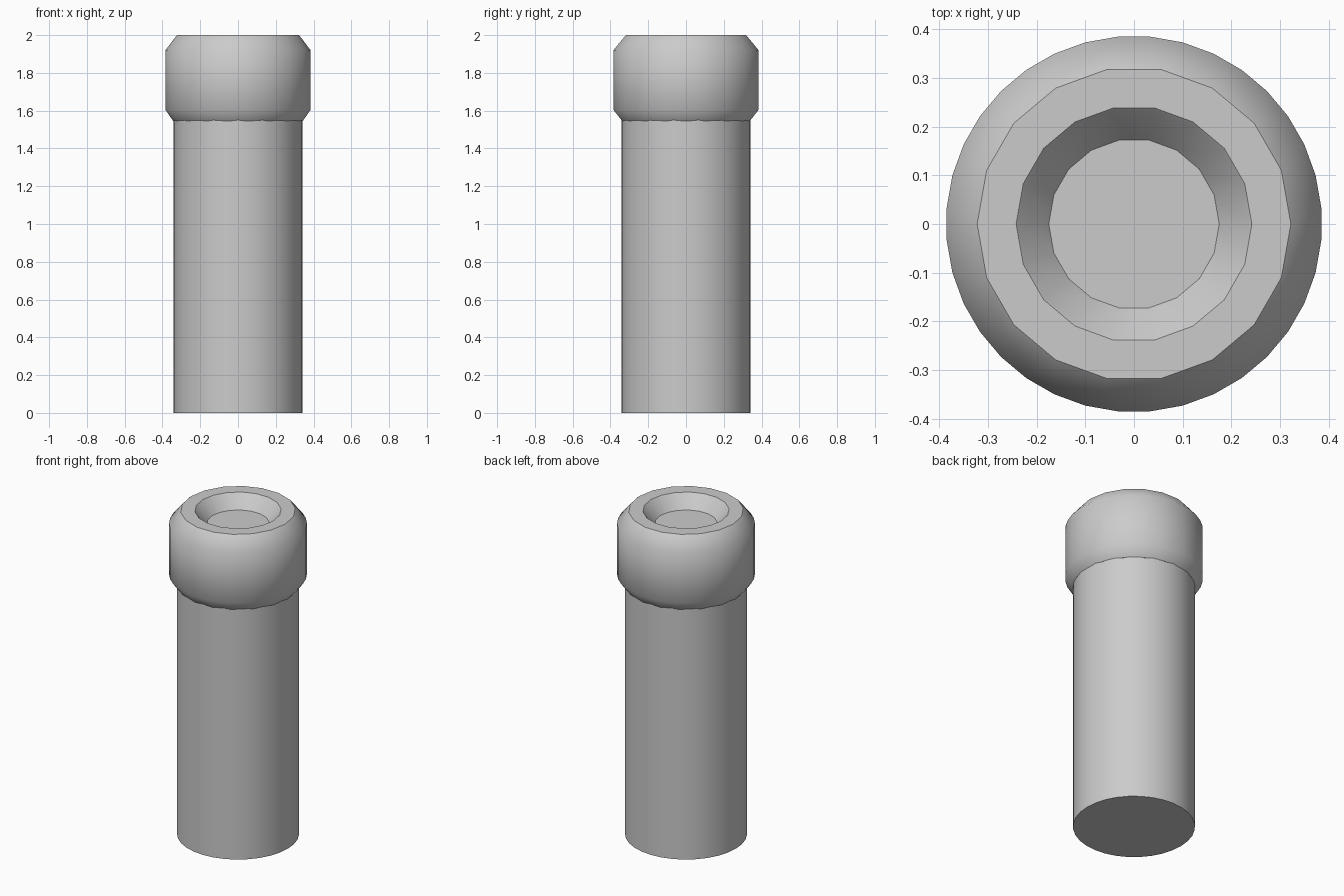
import bpy
import bmesh
from math import cos, sin, pi, radians

cube = bpy.data.objects.get("Cube")
if cube:
    bpy.data.objects.remove(cube)

# Single plain grey
grey = bpy.data.materials.new("light_grey")
grey.use_nodes = True
colour = (0.6, 0.6, 0.6, 1)
grey.diffuse_color = colour
grey.node_tree.nodes["Principled BSDF"].inputs["Base Color"].default_value = colour

SIDES = 18


def finish(bm, name):
    """Weld, orient and smooth a mesh, then add it to the scene."""
    bmesh.ops.remove_doubles(bm, verts=bm.verts, dist=0.0005)
    bmesh.ops.recalc_face_normals(bm, faces=bm.faces)
    mesh = bpy.data.meshes.new(name)
    bm.to_mesh(mesh)
    bm.free()
    mesh.materials.append(grey)
    obj = bpy.data.objects.new(name, mesh)
    bpy.context.collection.objects.link(obj)
    bpy.ops.object.select_all(action="DESELECT")
    obj.select_set(True)
    bpy.context.view_layer.objects.active = obj
    bpy.ops.object.shade_smooth_by_angle(angle=radians(45))
    return obj


def paired_ring(bm, radius, z, spread):
    """Two points per corner; zero spread welds each pair into one corner."""
    ring = []
    for i in range(SIDES):
        for side in (-1, 1):
            a = 2 * pi * i / SIDES + side * radians(spread)
            ring.append(bm.verts.new((radius * cos(a), radius * sin(a), z)))
    return ring


# Shaft
bm = bmesh.new()
bmesh.ops.create_cone(bm, cap_ends=True, segments=32,
                      radius1=0.342, radius2=0.342, depth=1.6)
bmesh.ops.translate(bm, verts=bm.verts, vec=(0, 0, 0.8))
finish(bm, "shaft")

# Head: chamfered collar with bevelled corners and a tapered recess
profile = [
    (0.343, 1.545, 0), (0.386, 1.605, 5), (0.386, 1.92, 5),
    (0.328, 1.994, 0), (0.322, 2.0, 0),
    (0.242, 2.0, 0), (0.236, 1.994, 0), (0.175, 1.92, 0),
]
bm = bmesh.new()
rings = [paired_ring(bm, *p) for p in profile]
for low, high in zip(rings, rings[1:]):
    for i in range(len(low)):
        j = (i + 1) % len(low)
        bm.faces.new((low[i], low[j], high[j], high[i]))
# Underside and recess floor
bm.faces.new(rings[0])
bm.faces.new(rings[-1])
finish(bm, "head")
